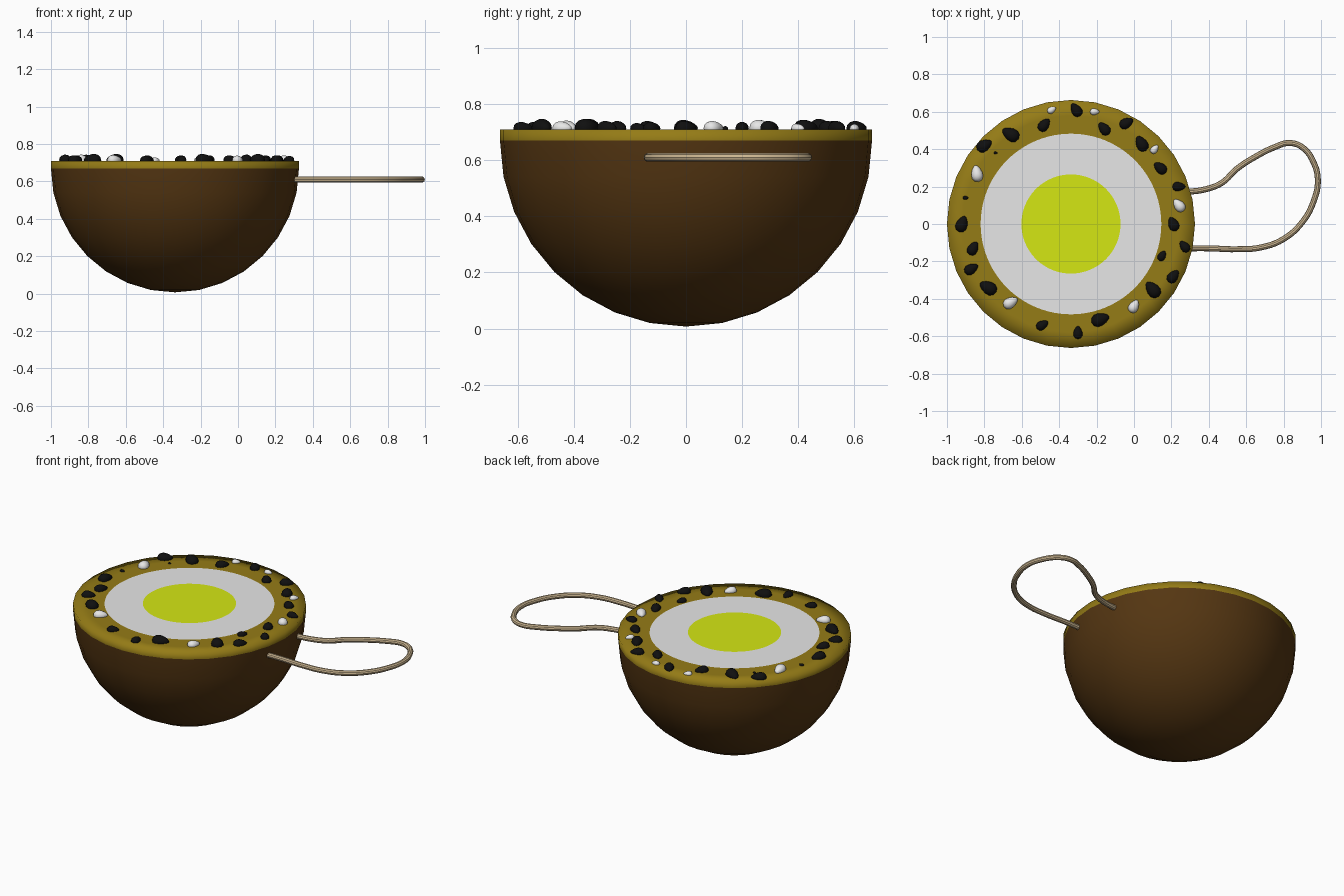
import bpy, bmesh, math
from mathutils import Matrix, Vector

cube = bpy.data.objects.get("Cube")
if cube:
    bpy.data.objects.remove(cube, do_unlink=True)

CENTRE_X = -0.337
RADIUS = 0.663
RIM_LOW, RIM_TOP = 0.67, 0.71


def material(name, colour):
    mat = bpy.data.materials.new(name)
    mat.use_nodes = True
    mat.diffuse_color = (*colour, 1)
    shader = mat.node_tree.nodes["Principled BSDF"]
    shader.inputs["Base Color"].default_value = (*colour, 1)
    shader.inputs["Roughness"].default_value = 0.6
    return mat


brown = material("dark brown shell", (0.09, 0.037, 0.006))
olive = material("olive rim", (0.30, 0.20, 0.008))
white = material("white", (0.8, 0.8, 0.8))
yellow = material("yolk yellow", (0.66, 0.8, 0.007))
black = material("seed black", (0.005, 0.005, 0.005))
tan = material("handle tan", (0.62, 0.48, 0.29))


def add_object(name, bm, mat, smooth=True):
    bmesh.ops.recalc_face_normals(bm, faces=bm.faces)
    mesh = bpy.data.meshes.new(name)
    for face in bm.faces:
        face.smooth = smooth
    bm.to_mesh(mesh)
    bm.free()
    mesh.materials.append(mat)
    obj = bpy.data.objects.new(name, mesh)
    bpy.context.collection.objects.link(obj)
    return obj


def lathe(name, profile, mat, segments=32):
    """Spin a (radius, height) profile around the bowl's axis."""
    bm = bmesh.new()
    verts = [bm.verts.new((r, 0, z)) for r, z in profile]
    edges = [bm.edges.new(pair) for pair in zip(verts, verts[1:])]
    bmesh.ops.spin(bm, geom=verts + edges, axis=(0, 0, 1), cent=(0, 0, 0),
                   angle=math.tau, steps=segments, use_duplicate=False)
    bmesh.ops.remove_doubles(bm, verts=bm.verts, dist=0.0005)
    obj = add_object(name, bm, mat)
    obj.location.x = CENTRE_X
    return obj


def disc(name, radius, z, mat):
    bm = bmesh.new()
    bmesh.ops.create_circle(bm, cap_ends=True, segments=96, radius=radius)
    obj = add_object(name, bm, mat, smooth=False)
    obj.location = (CENTRE_X, 0, z)
    for poly in obj.data.polygons:
        if poly.normal.z < 0:
            poly.flip()
    return obj


# Hemispherical shell
steps = 8
arc = [math.pi / 2 * i / steps for i in range(steps + 1)]
lathe("bowl_shell", [(RADIUS * math.sin(a), RIM_LOW - RADIUS * math.cos(a))
                     for a in arc], brown)

# Rim band and the top ring, softly shaded over the edge
lathe("rim", [(RADIUS, RIM_LOW), (RADIUS, RIM_TOP),
              (0.58, RIM_TOP), (0.46, RIM_TOP)], olive)

# Flat filling
disc("white_filling", 0.483, RIM_TOP + 0.001, white)
disc("yolk", 0.265, RIM_TOP + 0.003, yellow)


# Seeds: x, y, half length, direction in degrees
def seeds(name, table, mat):
    bm = bmesh.new()
    for x, y, size, angle in table:
        made = bmesh.ops.create_uvsphere(bm, u_segments=12, v_segments=8, radius=1)
        for v in made["verts"]:
            # Taper one end into a pip shape
            taper = 1 - 0.3 * v.co.x
            v.co.y *= taper * 0.68
            v.co.z *= taper * 0.62
        place = (Matrix.Translation((x, y, RIM_TOP + size * 0.1))
                 @ Matrix.Rotation(math.radians(angle), 4, "Z")
                 @ Matrix.Scale(size, 4))
        bmesh.ops.transform(bm, matrix=place, verts=made["verts"])
    return add_object(name, bm, mat)


seeds("black_seeds", [
    (-.80, .42, .045, 30), (-.66, .48, .05, 150), (-.48, .53, .04, 50),
    (-.31, .61, .04, 125), (-.16, .51, .04, 130), (-.04, .54, .04, 30),
    (.04, .43, .045, 120), (.14, .30, .04, 140), (.24, .2, .035, 0),
    (.21, 0, .04, 115), (.27, -.12, .035, 130), (.21, -.28, .04, 50),
    (.15, -.17, .03, 60), (.10, -.35, .05, 130), (-.18, -.51, .05, 20),
    (-.3, -.58, .035, 90), (-.49, -.54, .035, 30), (-.78, -.34, .05, 150),
    (-.87, -.24, .04, 30), (-.86, -.13, .04, 60), (-.92, 0, .045, 70),
    (-.9, .14, .015, 0), (-.74, .38, .01, 0)], black)
seeds("white_seeds", [
    (-.84, .27, .045, 100), (-.44, .61, .025, 30), (-.21, .6, .025, 0),
    (.11, .4, .027, 50), (.24, .1, .04, 130), (0, -.44, .038, 60),
    (-.66, -.42, .042, 30)], white)

# Looped handle
path = [(.27, .17), (.38, .185), (.47, .22), (.55, .295), (.65, .36),
        (.75, .41), (.83, .433), (.9, .41), (.96, .33), (.983, .23),
        (.96, .12), (.9, .01), (.8, -.08), (.68, -.125), (.55, -.135),
        (.4, -.13), (.27, -.13)]
curve = bpy.data.curves.new("handle", "CURVE")
curve.dimensions = "3D"
curve.bevel_depth = 0.016
curve.bevel_resolution = 3
curve.resolution_u = 5
curve.use_fill_caps = True
spline = curve.splines.new("BEZIER")
spline.bezier_points.add(len(path) - 1)
for point, (x, y) in zip(spline.bezier_points, path):
    point.co = (x, y, 0.61)
    point.handle_left_type = point.handle_right_type = "AUTO"
curve.materials.append(tan)
handle = bpy.data.objects.new("handle", curve)
bpy.context.collection.objects.link(handle)
bpy.ops.object.select_all(action="DESELECT")
handle.select_set(True)
bpy.context.view_layer.objects.active = handle
bpy.ops.object.convert(target="MESH")
bpy.ops.object.shade_smooth_by_angle()
